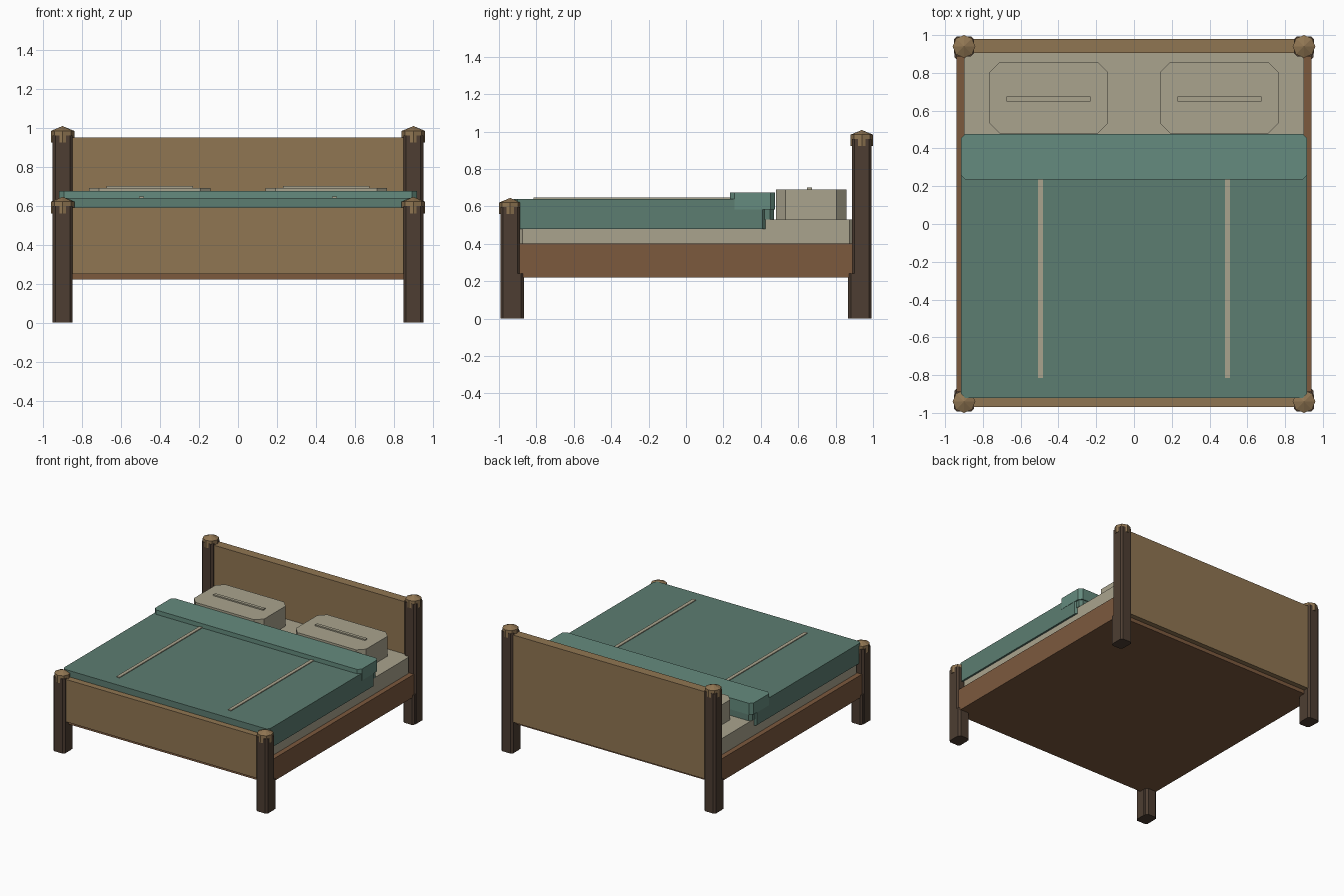
import bpy, bmesh
from mathutils import Matrix

if "Cube" in bpy.data.objects:
    bpy.data.objects.remove(bpy.data.objects["Cube"])


def material(name, rgb):
    m = bpy.data.materials.new(name)
    m.diffuse_color = (*rgb, 1)
    m.use_nodes = True
    m.node_tree.nodes["Principled BSDF"].inputs["Base Color"].default_value = m.diffuse_color
    return m


DARK = material("dark_wood", (0.075, 0.048, 0.032))
BOARD = material("light_wood", (0.28, 0.18, 0.085))
RAIL = material("red_wood", (0.20, 0.10, 0.048))
QUILT = material("quilt_green", (0.107, 0.205, 0.165))
FOLD = material("fold_green", (0.13, 0.26, 0.21))
LINEN = material("linen", (0.40, 0.37, 0.27))


def finish(name, bm, mat):
    me = bpy.data.meshes.new(name)
    bm.normal_update()
    bm.to_mesh(me)
    bm.free()
    me.materials.append(mat)
    ob = bpy.data.objects.new(name, me)
    bpy.context.collection.objects.link(ob)
    return ob


def block(name, x, y, z, mat, chamfer=0):
    """Box from (min, max) ranges with chamfered vertical corners."""
    bm = bmesh.new()
    size = [r[1] - r[0] for r in (x, y, z)]
    mid = [(r[0] + r[1]) / 2 for r in (x, y, z)]
    bmesh.ops.create_cube(bm, size=1, matrix=Matrix.Translation(mid) @ Matrix.Diagonal((*size, 1)))
    if chamfer:
        upright = [e for e in bm.edges if abs(e.verts[0].co.z - e.verts[1].co.z) > 1e-4]
        bmesh.ops.bevel(bm, geom=upright, offset=chamfer, segments=1, affect='EDGES')
    return finish(name, bm, mat)


def cap(name, x, y, top):
    """Octagonal post cap: short drum with a low point."""
    bm = bmesh.new()
    for low, high, r2 in ((top - 0.085, top - 0.025, 0.06), (top - 0.025, top, 0)):
        bmesh.ops.create_cone(bm, cap_ends=True, segments=8, radius1=0.06, radius2=r2,
                              depth=high - low, matrix=Matrix.Translation((x, y, (low + high) / 2)))
    bmesh.ops.remove_doubles(bm, verts=bm.verts, dist=1e-4)
    inner = [f for f in bm.faces if len(f.verts) == 8 and f.calc_center_median().z > top - 0.05]
    bmesh.ops.delete(bm, geom=inner, context='FACES_ONLY')
    return finish(name, bm, BOARD)


# Frame
block("bed_base", (-0.94, 0.94), (-0.94, 0.94), (0.22, 0.40), RAIL)
block("headboard", (-0.89, 0.89), (0.905, 0.98), (0.25, 0.95), BOARD)
block("footboard", (-0.89, 0.89), (-0.97, -0.91), (0.25, 0.59), BOARD)

# Posts, caps and the feet tucked just inside them
for sx, side in ((-1, "left"), (1, "right")):
    for sy, end, top in ((-1, "front", 0.645), (1, "back", 1.008)):
        x, y = sx * 0.90, sy * 0.94
        block(f"{end}_{side}_post", (x - 0.052, x + 0.052), (y - 0.053, y + 0.053),
              (0, top - 0.048), DARK, 0.015)
        cap(f"{end}_{side}_post_cap", x, y, top)
        fy = sy * 0.92
        block(f"{end}_{side}_foot", (x - 0.05, x + 0.05), (fy - 0.053, fy + 0.053),
              (0, 0.24), DARK, 0.015)

# Bedding
block("mattress", (-0.90, 0.90), (-0.905, 0.905), (0.38, 0.53), LINEN, 0.03)
block("quilt", (-0.915, 0.915), (-0.92, 0.43), (0.48, 0.64), QUILT, 0.02)
block("quilt_fold_under", (-0.905, 0.905), (0.27, 0.47), (0.53, 0.59), QUILT, 0.02)
block("quilt_fold", (-0.917, 0.917), (0.235, 0.477), (0.583, 0.675), FOLD, 0.025)

# Pillows with seams, and the quilt stripes
for s, side in ((-1, "left"), (1, "right")):
    px = s * 0.452
    block(f"{side}_pillow", (px - 0.312, px + 0.312), (0.48, 0.857), (0.53, 0.69), LINEN, 0.052)
    block(f"{side}_pillow_seam", (px - 0.222, px + 0.222), (0.648, 0.674), (0.68, 0.70), LINEN)
    block(f"{side}_quilt_stripe", (s * 0.495 - 0.014, s * 0.495 + 0.014), (-0.815, 0.26),
          (0.63, 0.646), LINEN)
